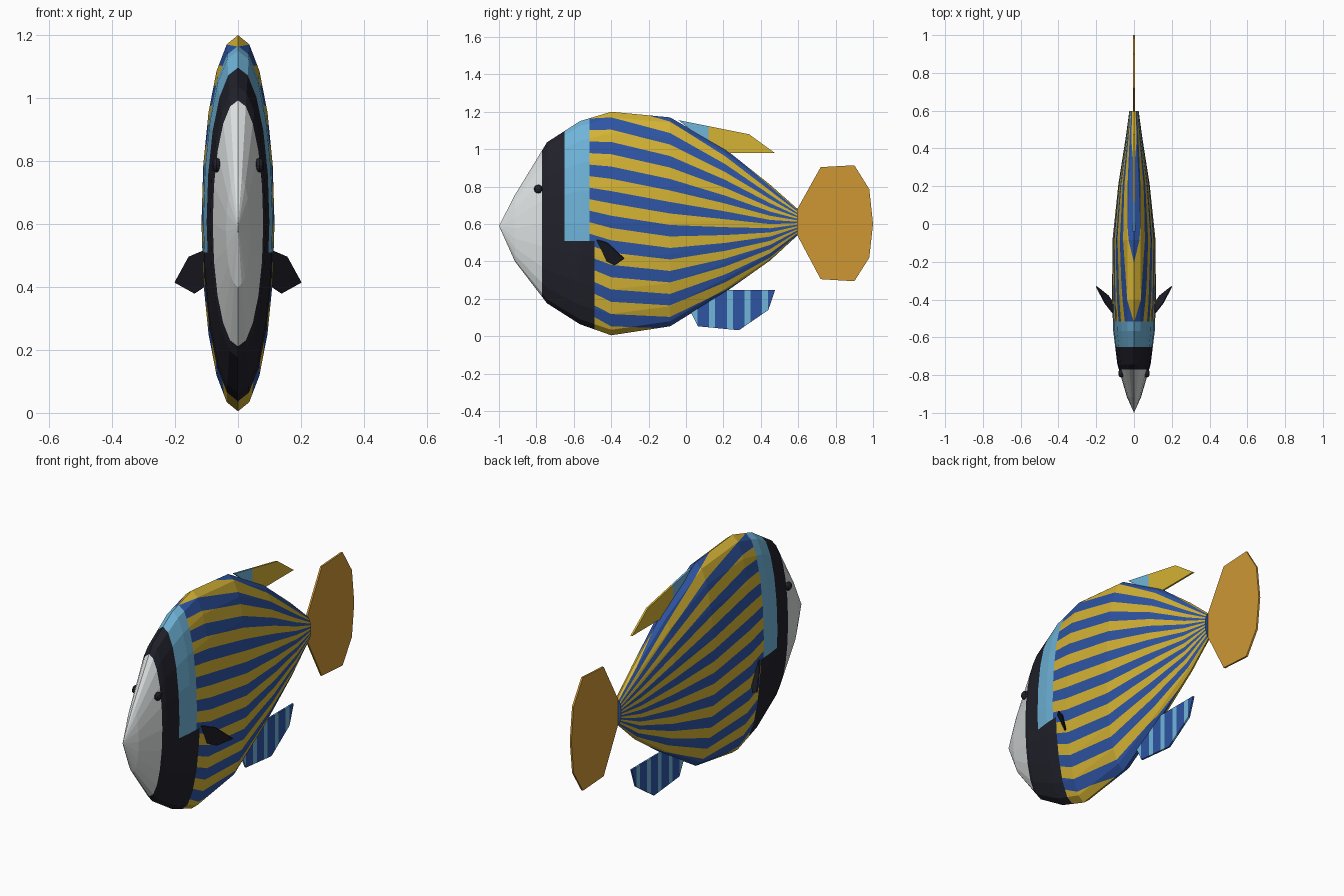
import bpy, bmesh, math
from mathutils import Vector

if "Cube" in bpy.data.objects:
    bpy.data.objects.remove(bpy.data.objects["Cube"])

COLOURS = {
    "white": (0.72, 0.75, 0.75), "black": (0.015, 0.015, 0.024),
    "light_blue": (0.16, 0.46, 0.70), "blue": (0.027, 0.09, 0.37),
    "yellow": (0.66, 0.45, 0.035), "orange": (0.61, 0.31, 0.034),
}
NAMES = list(COLOURS)
MATS = []
for name, rgb in COLOURS.items():
    m = bpy.data.materials.new(name)
    m.diffuse_color = (*rgb, 1)
    m.use_nodes = True
    m.node_tree.nodes["Principled BSDF"].inputs["Base Color"].default_value = m.diffuse_color
    MATS.append(m)
WHITE, BLACK, LIGHT, BLUE, YELLOW, ORANGE = range(6)


def finish(bm, name, rule):
    """Colour each face by a rule on its centre and make the object."""
    for f in bm.faces:
        f.material_index = rule(f.calc_center_median())
    me = bpy.data.meshes.new(name)
    bm.to_mesh(me)
    bm.free()
    for m in MATS:
        me.materials.append(m)
    ob = bpy.data.objects.new(name, me)
    bpy.context.collection.objects.link(ob)
    return ob


def cut(bm, co, no, y0=-9, y1=9):
    """Slice the faces whose centres lie between y0 and y1."""
    faces = [f for f in bm.faces if y0 < f.calc_center_bounds().y < y1]
    geom = set(faces)
    for f in faces:
        geom.update(f.edges)
        geom.update(f.verts)
    bmesh.ops.bisect_plane(bm, geom=list(geom), dist=1e-5, plane_co=co, plane_no=no)


# Body: 20-sided oval rings (y, top, bottom, half width, stripe drift)
STATIONS = [
    (-0.915, 0.755, 0.40, 0.038, -0.03), (-0.743, 1.037, 0.176, 0.088, -0.03),
    (-0.567, 1.150, 0.064, 0.110, -0.03), (-0.40, 1.20, 0.005, 0.116, 0.04),
    (-0.085, 1.170, 0.053, 0.114, 0.14), (0.21, 1.00, 0.235, 0.083, 0.20),
    (0.45, 0.81, 0.405, 0.045, 0.26), (0.597, 0.68, 0.54, 0.025, 0.30),
]
SIDES = 20
STRIPE = 0.11
bm = bmesh.new()
rings = []
for y, top, bot, w, _ in STATIONS:
    zc, h = (top + bot) / 2, (top - bot) / 2
    rings.append([bm.verts.new((w * math.sin(2 * math.pi * i / SIDES), y,
                                zc + h * math.cos(2 * math.pi * i / SIDES)))
                  for i in range(SIDES)])
nose = bm.verts.new((0, -1, 0.59))
for i in range(SIDES):
    j = (i + 1) % SIDES
    bm.faces.new((nose, rings[0][i], rings[0][j]))
    for a, b in zip(rings, rings[1:]):
        bm.faces.new((a[i], b[i], b[j], a[j]))
bm.faces.new(rings[-1])
bmesh.ops.recalc_face_normals(bm, faces=bm.faces)

# Stripe lines: base height and spacing at each station
LINES = [(y, (t + b) / 2 - (t - b) / 2 * g, (t - b) / 2 * STRIPE)
         for y, t, b, w, g in STATIONS]
BAND_END, BIB_END, BIB_TOP = -0.515, -0.49, 0.51
for y in (-0.77, -0.65, BAND_END, BIB_END):
    cut(bm, (0, y, 0), (0, 1, 0))
cut(bm, (0, 0, BIB_TOP), (0, 0, 1), -0.65, BIB_END)
for (ya, za, da), (yb, zb, db) in zip(LINES[2:], LINES[3:]):
    for k in range(-10, 14):
        p = Vector((0, ya, za + k * da))
        q = Vector((0, yb, zb + k * db))
        d = q - p
        cut(bm, p, Vector((0, -d.z, d.y)).normalized(), max(ya, BAND_END), yb)


def body_colour(c):
    if c.y < -0.77:
        return WHITE
    if c.y < -0.65:
        return BLACK
    if c.z < BIB_TOP and c.y < BIB_END:
        return BLACK
    if c.y < BAND_END:
        return LIGHT
    for (ya, za, da), (yb, zb, db) in zip(LINES, LINES[1:]):
        if c.y <= yb:
            t = (c.y - ya) / (yb - ya)
            k = math.floor((c.z - za - (zb - za) * t) / (da + (db - da) * t))
            return BLUE if k % 2 == 0 else YELLOW
    return BLUE


finish(bm, "body", body_colour)


def fin(name, points, rule, cuts=(), thick=0.01):
    """Thin fin from an outline, sliced at the given y values."""
    bm = bmesh.new()
    bm.faces.new([bm.verts.new(p) for p in points])
    for y in cuts:
        cut(bm, (0, y, 0), (0, 1, 0))
    ob = finish(bm, name, rule)
    mod = ob.modifiers.new("thickness", "SOLIDIFY")
    mod.thickness = thick
    mod.offset = 0
    return ob


def flat(outline):
    return [(0, y, z) for y, z in outline]


# Tail fin
fin("tail_fin", flat([(0.58, 0.66), (0.595, 0.68), (0.72, 0.904), (0.90, 0.914),
                      (0.98, 0.786), (1.0, 0.60), (0.98, 0.42), (0.90, 0.294),
                      (0.72, 0.305), (0.595, 0.54), (0.58, 0.56)]),
    lambda c: ORANGE)

# Dorsal fin: light blue front, yellow rear
fin("dorsal_fin", flat([(-0.04, 1.155), (0.337, 1.08), (0.476, 0.979), (0.18, 0.979)]),
    lambda c: LIGHT if c.y < 0.12 else YELLOW, [0.12])

# Anal fin: blue with upright light bars
BARS = [0.03 + 0.094 * i for i in range(5)]
fin("anal_fin", flat([(0.476, 0.246), (0.44, 0.14), (0.283, 0.032), (0.064, 0.053),
                      (0.02, 0.14), (0.10, 0.246)]),
    lambda c: LIGHT if any(b < c.y < b + 0.032 for b in BARS) else BLUE,
    BARS + [b + 0.032 for b in BARS])

# Side fins and eyes, mirrored
for side, s in (("right", 1), ("left", -1)):
    fin(side + "_side_fin", [(s * x, y, z) for x, y, z in (
        (0.10, -0.487, 0.52), (0.155, -0.417, 0.497), (0.20, -0.33, 0.415),
        (0.137, -0.38, 0.38), (0.10, -0.43, 0.405))], lambda c: BLACK, thick=0.006)
    bm = bmesh.new()
    bmesh.ops.create_uvsphere(bm, u_segments=10, v_segments=6, radius=0.023)
    bmesh.ops.scale(bm, vec=(0.7, 1, 1), verts=bm.verts)
    bmesh.ops.translate(bm, vec=(s * 0.068, -0.79, 0.787), verts=bm.verts)
    finish(bm, side + "_eye", lambda c: BLACK)
